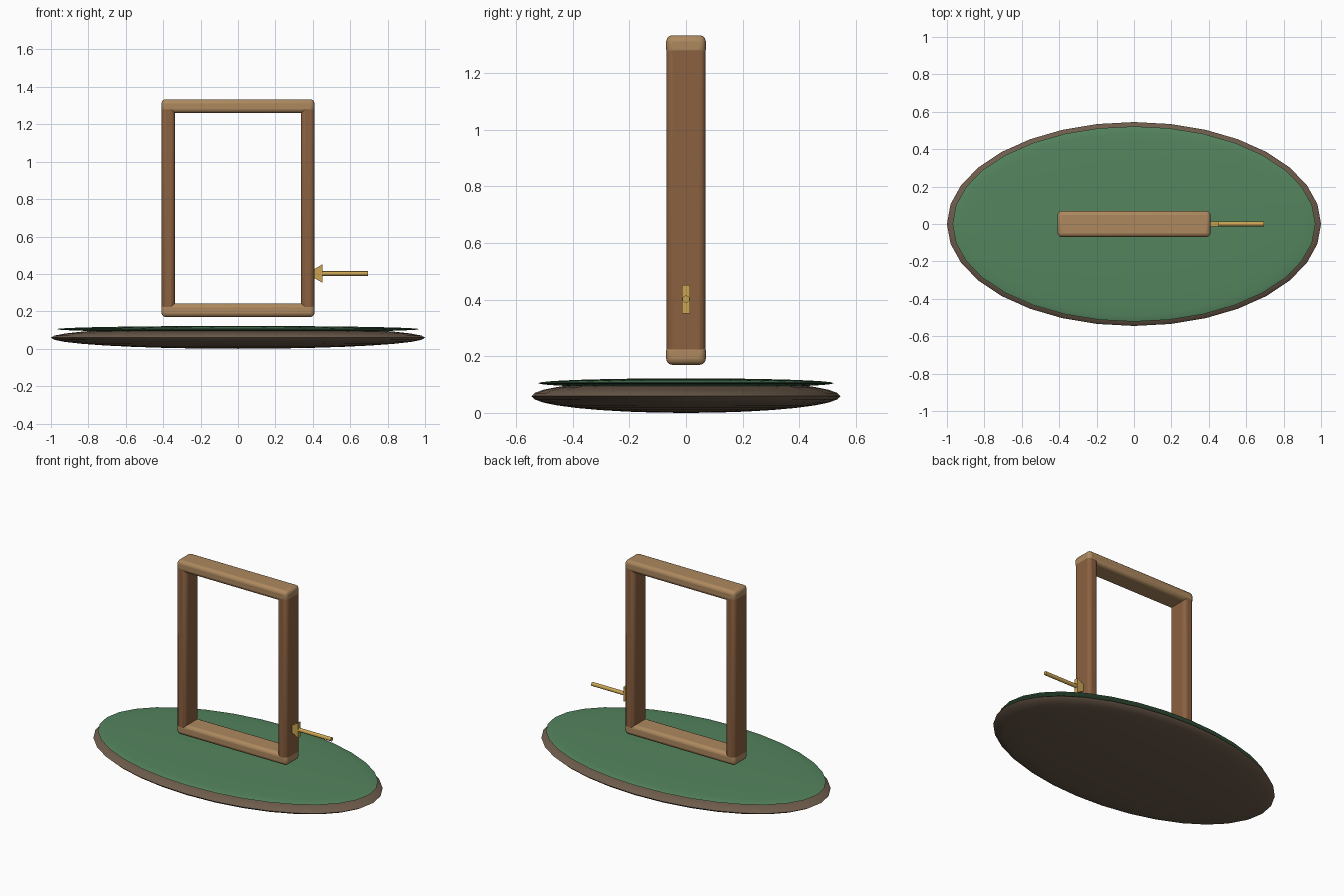
import bpy, math

if "Cube" in bpy.data.objects:
    bpy.data.objects.remove(bpy.data.objects["Cube"])


def lin(c):
    c /= 255
    return c / 12.92 if c <= 0.04045 else ((c + 0.055) / 1.055) ** 2.4


def material(name, r, g, b):
    m = bpy.data.materials.new(name)
    m.diffuse_color = (lin(r), lin(g), lin(b), 1)
    m.use_nodes = True
    m.node_tree.nodes["Principled BSDF"].inputs["Base Color"].default_value = m.diffuse_color
    return m


earth = material("dark_earth", 110, 92, 76)
green = material("grass_green", 84, 132, 94)
wood = material("brown_wood", 139, 97, 64)
tan = material("light_wood", 173, 137, 95)
brass = material("brass", 202, 164, 82)


def finish(name, mat, smooth=True):
    o = bpy.context.object
    o.name = name
    o.data.materials.append(mat)
    bpy.ops.object.transform_apply(location=False, rotation=True, scale=True)
    if smooth:
        bpy.ops.object.shade_smooth_by_angle(angle=math.radians(40))
    return o


def disc(name, size, z, mat):
    """Flattened ellipsoid."""
    bpy.ops.mesh.primitive_uv_sphere_add(segments=32, ring_count=16, radius=1, location=(0, 0, z))
    bpy.context.object.scale = size
    finish(name, mat)


def beam(name, size, loc, mat):
    """Rounded rectangular bar."""
    bpy.ops.mesh.primitive_cube_add(size=1, location=loc)
    bpy.context.object.scale = size
    o = finish(name, mat, False)
    b = o.modifiers.new("rounding", "BEVEL")
    b.width, b.segments = 0.022, 3
    bpy.ops.object.shade_smooth_by_angle(angle=math.radians(40))


# Ground: oval base with a thin green top
disc("base", (1.0, 0.545, 0.059), 0.059, earth)
disc("grass_top", (0.97, 0.522, 0.017), 0.105, green)

# Upright frame: two rails and two posts
for name, z in (("bottom_rail", 0.206), ("top_rail", 1.297)):
    beam(name, (0.818, 0.14, 0.073), (0, 0, z), tan)
for name, s in (("left_post", -1), ("right_post", 1)):
    beam(name, (0.0715, 0.1386, 1.13), (s * 0.3725, 0, 0.7515), wood)

# Triangular wedge half sunk into the right post, with its point inward
bpy.ops.mesh.primitive_cylinder_add(vertices=3, radius=0.058, depth=0.029,
                                    location=(0.424, 0, 0.402),
                                    rotation=(math.pi / 2, 0, 0))
o = bpy.context.object
for v in o.data.vertices:  # turn the apex toward -x
    v.co.x, v.co.y = -v.co.y, v.co.x
finish("crank_wedge", brass, False)

# Thin rod reaching outward
bpy.ops.mesh.primitive_cylinder_add(vertices=16, radius=0.0125, depth=0.28,
                                    location=(0.554, 0, 0.402),
                                    rotation=(0, math.pi / 2, 0))
finish("crank_rod", brass)
